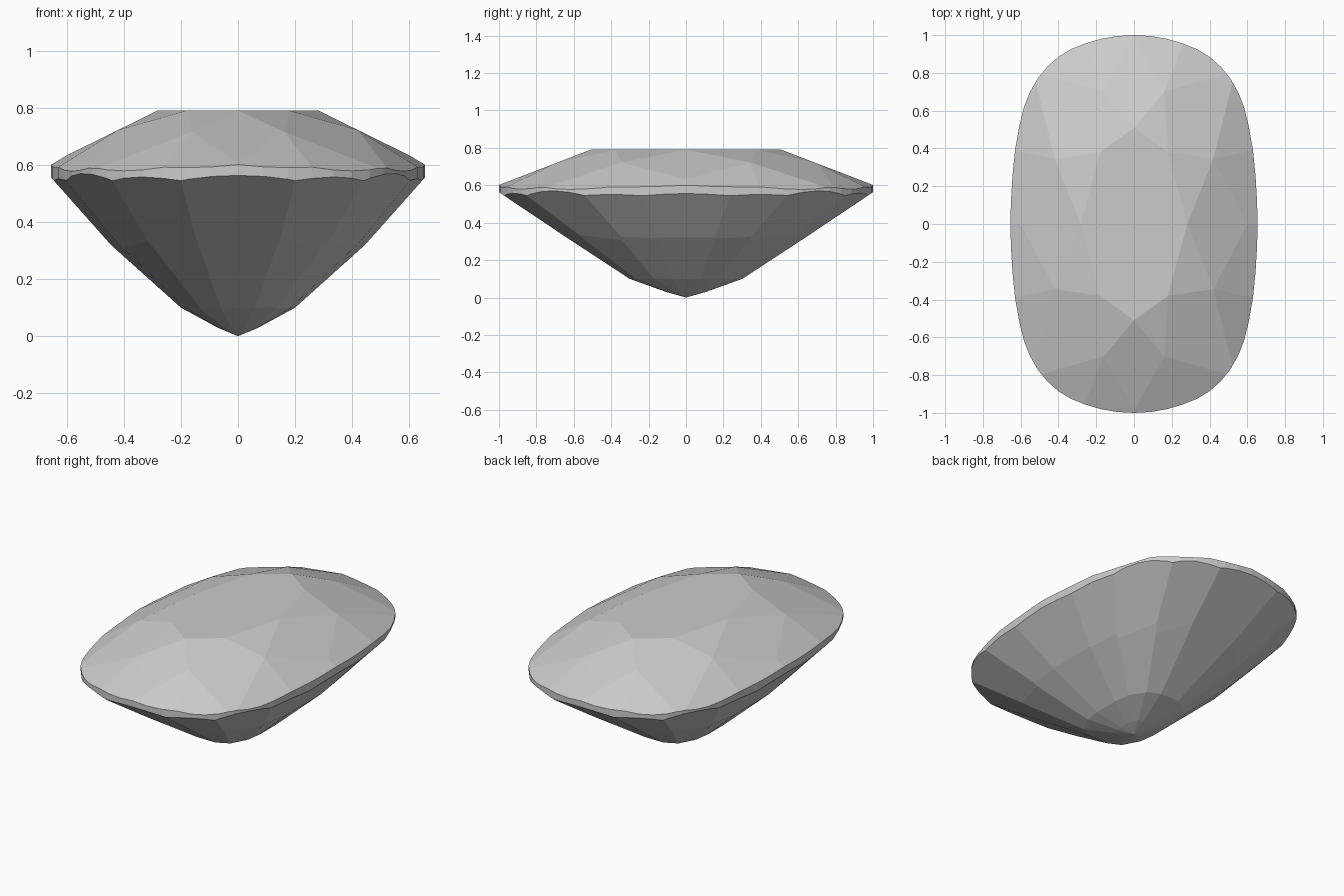
import bpy, bmesh
from mathutils import Vector

if "Cube" in bpy.data.objects:
    bpy.data.objects.remove(bpy.data.objects["Cube"])

TOP = 0.79
CENTRE = Vector((0, 0, 0.45))
SIGNS = [(1, 1), (-1, 1), (-1, -1), (1, -1)]


def mirror_ring(quarter):
    """Mirror a quarter outline (from +x towards +y) into a closed ring."""
    ring = []
    for i, (sx, sy) in enumerate(SIGNS):
        pts = quarter if i % 2 == 0 else quarter[::-1]
        for x, y in pts:
            p = Vector((sx * x, sy * y))
            if not ring or (p - ring[-1]).length > 1e-5:
                ring.append(p)
    if (ring[0] - ring[-1]).length < 1e-5:
        ring.pop()
    return ring


def cut(bm, a, b, c):
    """Grind one flat facet through three points and cap the cut."""
    n = (b - a).cross(c - a).normalized()
    if n.dot(CENTRE - a) > 0:
        n = -n
    bmesh.ops.bisect_plane(bm, geom=bm.verts[:] + bm.edges[:] + bm.faces[:],
                           dist=1e-5, plane_co=a, plane_no=n, clear_outer=True)
    rim = [e for e in bm.edges if e.is_boundary]
    if rim:
        bmesh.ops.edgeloop_fill(bm, edges=rim)


# Rough stone: the cushion outline as a straight prism
outline = mirror_ring([(0.655, 0), (0.651, 0.13), (0.643, 0.26), (0.63, 0.39), (0.607, 0.52),
                       (0.582, 0.62), (0.55, 0.70), (0.51, 0.77), (0.46, 0.832), (0.40, 0.885),
                       (0.335, 0.925), (0.26, 0.955), (0.175, 0.98), (0.09, 0.995), (0, 1.0)])
bm = bmesh.new()
low = [bm.verts.new((p.x, p.y, -0.1)) for p in outline]
high = [bm.verts.new((p.x, p.y, TOP)) for p in outline]
bm.faces.new(low[::-1])
bm.faces.new(high)
for i in range(len(low)):
    j = (i + 1) % len(low)
    bm.faces.new((low[i], low[j], high[j], high[i]))

# Crown: star, kite and girdle facets, one quarter mirrored
for sx, sy in SIGNS:
    def P(x, y, z):
        return Vector((sx * x, sy * y, z))
    t_side, t_corner, t_end = P(0.282, 0, TOP), P(0.18, 0.38, TOP), P(0, 0.51, TOP)
    s_side, s_end = P(0.42, 0.345, 0.722), P(0.16, 0.70, 0.717)
    g_side, g_corner, g_end = P(0.655, 0, 0.60), P(0.51, 0.77, 0.592), P(0, 1.0, 0.601)
    h_side, h_end = P(0.63, 0.39, 0.592), P(0.26, 0.955, 0.592)
    cut(bm, t_side, t_corner, s_side)
    cut(bm, t_corner, t_end, s_end)
    cut(bm, t_corner, s_side, s_end)
    if sy > 0:
        cut(bm, t_side, s_side, P(0.42, -0.345, 0.722))
    if sx > 0:
        cut(bm, t_end, s_end, P(-0.16, 0.70, 0.717))
    for g, h, s in ((g_side, h_side, s_side), (g_corner, h_side, s_side),
                    (g_corner, h_end, s_end), (g_end, h_end, s_end)):
        cut(bm, g, h, s)

# Pavilion: sixteen facets in four tiers down to the point
cusps = mirror_ring([(0.645, 0.24), (0.602, 0.54), (0.44, 0.851), (0.2, 0.973)])
tiers = [(1, 1, 0.545), (0.69, 0.655, 0.32), (0.31, 0.31, 0.10), (0.11, 0.11, 0.03), (0, 0, 0)]
for (ax, ay, az), (bx, by, bz) in zip(tiers, tiers[1:]):
    for i, p in enumerate(cusps):
        q = cusps[(i + 1) % len(cusps)]
        m = (p + q) / 2
        cut(bm, Vector((p.x * ax, p.y * ay, az)), Vector((q.x * ax, q.y * ay, az)),
            Vector((m.x * bx, m.y * by, bz)))

bmesh.ops.remove_doubles(bm, verts=bm.verts[:], dist=2e-4)
bmesh.ops.recalc_face_normals(bm, faces=bm.faces[:])
mesh = bpy.data.meshes.new("gemstone")
bm.to_mesh(mesh)
bm.free()
bpy.context.collection.objects.link(bpy.data.objects.new("gemstone", mesh))
